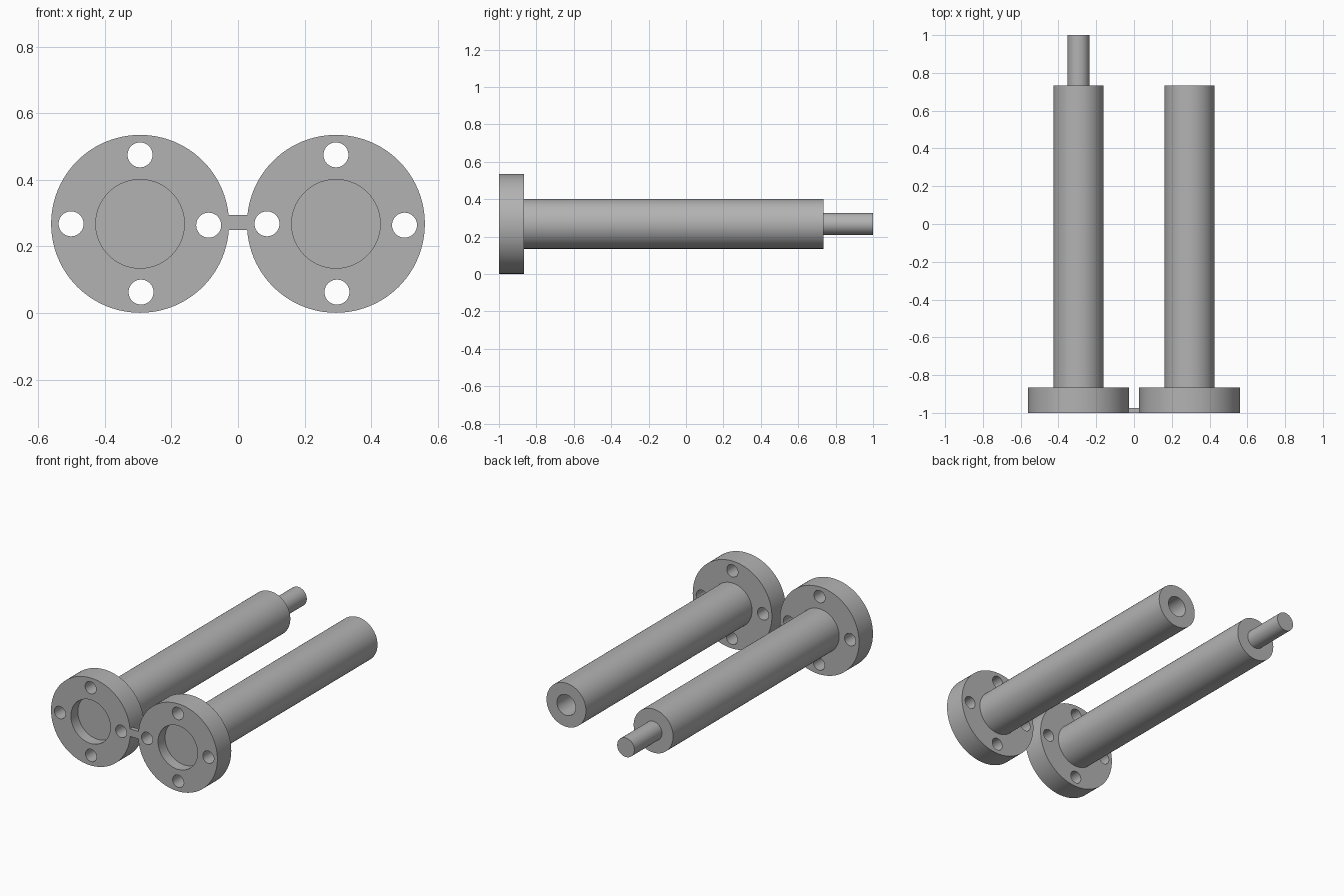
import bpy, bmesh
from math import radians
from mathutils import Matrix, Vector

if "Cube" in bpy.data.objects:
    bpy.data.objects.remove(bpy.data.objects["Cube"], do_unlink=True)

SEGMENTS = 96
AXIS_X, AXIS_Z = 0.294, 0.268      # rod axes
FLANGE_R, TUBE_R = 0.267, 0.133
FRONT, RECESS, FLANGE_BACK, TUBE_END = -1.0, -0.933, -0.866, 0.734
BOLTS = [(0, 0.207), (-0.207, 0), (0.206, -0.004), (0.003, -0.205)]

grey = bpy.data.materials.new("plain grey")
grey.use_nodes = True
grey.diffuse_color = (0.45, 0.45, 0.45, 1)
grey.node_tree.nodes["Principled BSDF"].inputs["Base Color"].default_value = grey.diffuse_color


def make_object(name, bm):
    bmesh.ops.recalc_face_normals(bm, faces=bm.faces)
    mesh = bpy.data.meshes.new(name)
    bm.to_mesh(mesh)
    bm.free()
    mesh.materials.append(grey)
    obj = bpy.data.objects.new(name, mesh)
    bpy.context.collection.objects.link(obj)
    return obj


def activate(obj):
    bpy.ops.object.select_all(action='DESELECT')
    obj.select_set(True)
    bpy.context.view_layer.objects.active = obj


def lathe(name, profile, x):
    """Turn (radius, y) points around a y-parallel axis and cap both ends."""
    bm = bmesh.new()
    rings = []
    for r, y in profile:
        rings.append([bm.verts.new(Matrix.Rotation(radians(360 * i / SEGMENTS), 3, 'Y')
                                   @ Vector((r, 0, 0)) + Vector((x, y, AXIS_Z)))
                      for i in range(SEGMENTS)])
    for a, b in zip(rings, rings[1:]):
        for i in range(SEGMENTS):
            j = (i + 1) % SEGMENTS
            bm.faces.new((a[i], a[j], b[j], b[i]))
    bm.faces.new(rings[0])
    bm.faces.new(rings[-1])
    return make_object(name, bm)


def drill_bolt_holes(obj, x):
    bm = bmesh.new()
    for dx, dz in BOLTS:
        place = (Matrix.Translation((x + dx, (FRONT + FLANGE_BACK) / 2, AXIS_Z + dz))
                 @ Matrix.Rotation(radians(90), 4, 'X'))
        bmesh.ops.create_cone(bm, cap_ends=True, segments=40, radius1=0.0375,
                              radius2=0.0375, depth=0.3, matrix=place)
    cutter = make_object("bolt_hole_cutter", bm)
    cutter.hide_render = True
    mod = obj.modifiers.new("bolt holes", 'BOOLEAN')
    mod.operation, mod.solver, mod.object = 'DIFFERENCE', 'EXACT', cutter
    activate(obj)
    bpy.ops.object.modifier_apply(modifier=mod.name)
    bpy.data.objects.remove(cutter, do_unlink=True)


# Flanged rods: one ends in a peg, the other in a matching socket
for name, x, end_r, end_y in (("peg_rod", -AXIS_X, 0.058, 1.0),
                              ("socket_rod", AXIS_X, 0.063, TUBE_END - 0.28)):
    rod = lathe(name, [(TUBE_R, RECESS), (TUBE_R, FRONT), (FLANGE_R, FRONT),
                       (FLANGE_R, FLANGE_BACK), (TUBE_R, FLANGE_BACK),
                       (TUBE_R, TUBE_END), (end_r, TUBE_END), (end_r, end_y)], x)
    drill_bolt_holes(rod, x)
    activate(rod)
    bpy.ops.object.shade_smooth_by_angle(angle=radians(30))

# Thin bridge joining the two flanges
bm = bmesh.new()
bmesh.ops.create_cube(bm, size=1, matrix=Matrix.Translation((0, FRONT + 0.0135, 0.272))
                      @ Matrix.Diagonal((0.064, 0.027, 0.046, 1)))
make_object("bridge", bm)
